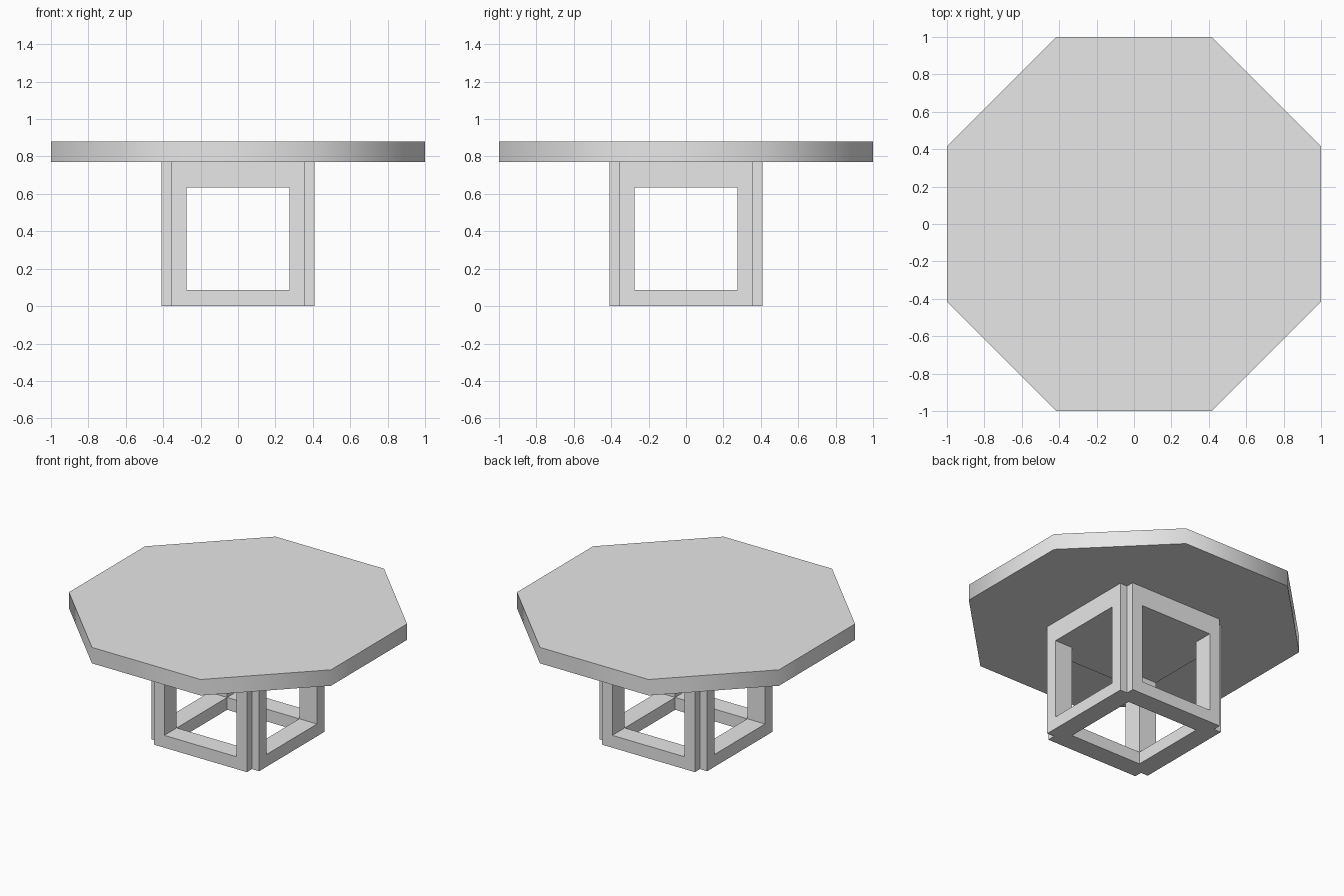
import bpy, bmesh, math

cube = bpy.data.objects.get("Cube")
if cube:
    bpy.data.objects.remove(cube, do_unlink=True)

OUTER, NOTCH, INNER = 0.41, 0.355, 0.275        # base half widths
RAIL_TOP, SLAB_BOTTOM, BASE_TOP, TABLE_TOP = 0.085, 0.635, 0.77, 0.88

grey = bpy.data.materials.new("plain_grey")
grey.use_nodes = True
grey.diffuse_color = (0.8, 0.8, 0.8, 1)
grey.node_tree.nodes["Principled BSDF"].inputs["Base Color"].default_value = (0.8, 0.8, 0.8, 1)


def prism(name, outline, z0, z1):
    """Extrude a flat outline from z0 up to z1."""
    bm = bmesh.new()
    face = bm.faces.new([bm.verts.new((x, y, z0)) for x, y in outline])
    ext = bmesh.ops.extrude_face_region(bm, geom=[face])
    tops = [v for v in ext["geom"] if isinstance(v, bmesh.types.BMVert)]
    bmesh.ops.translate(bm, verts=tops, vec=(0, 0, z1 - z0))
    bmesh.ops.recalc_face_normals(bm, faces=bm.faces)
    mesh = bpy.data.meshes.new(name)
    bm.to_mesh(mesh)
    bm.free()
    mesh.materials.append(grey)
    obj = bpy.data.objects.new(name, mesh)
    bpy.context.collection.objects.link(obj)
    return obj


def activate(obj):
    bpy.ops.object.select_all(action="DESELECT")
    obj.select_set(True)
    bpy.context.view_layer.objects.active = obj


def cut_box(obj, hx, hy, z0, z1):
    """Cut a centred box out of an object."""
    cutter = prism("cutter", [(-hx, -hy), (hx, -hy), (hx, hy), (-hx, hy)], z0, z1)
    cutter.hide_render = True
    activate(obj)
    mod = obj.modifiers.new("opening", "BOOLEAN")
    mod.operation, mod.solver, mod.object = "DIFFERENCE", "EXACT", cutter
    bpy.ops.object.modifier_apply(modifier=mod.name)
    bpy.data.objects.remove(cutter, do_unlink=True)


# Pedestal: square block with notched corners
quarter = [(OUTER, -NOTCH), (OUTER, NOTCH), (NOTCH, NOTCH)]
outline = []
for turn in range(4):
    outline += quarter
    quarter = [(-y, x) for x, y in quarter]
base = prism("pedestal_frame", outline, 0, BASE_TOP)

# Openings through the sides and the floor, leaving a solid top slab
cut_box(base, INNER, 1, RAIL_TOP, SLAB_BOTTOM)
cut_box(base, 1, INNER, RAIL_TOP, SLAB_BOTTOM)
cut_box(base, INNER, INNER, -0.1, SLAB_BOTTOM)

# Octagonal tabletop with a softly shaded rim
radius = 1 / math.cos(math.pi / 8)
angles = [(i + 0.5) * math.pi / 4 for i in range(8)]
table = prism("tabletop", [(radius * math.cos(a), radius * math.sin(a)) for a in angles],
              BASE_TOP, TABLE_TOP)
activate(table)
bpy.ops.object.shade_smooth_by_angle(angle=math.radians(60))
